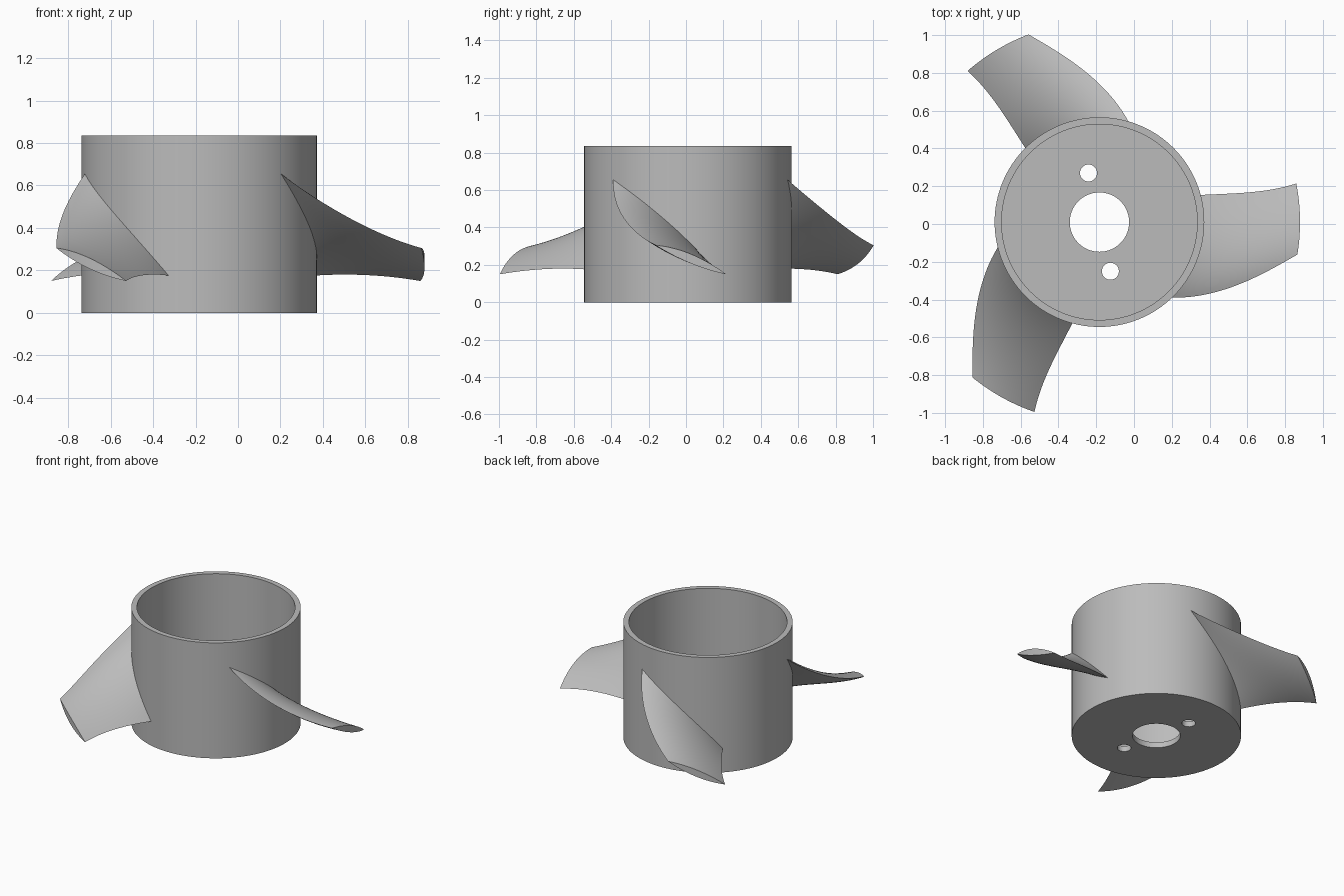
import bpy, bmesh, math
from mathutils import Vector

if "Cube" in bpy.data.objects:
    bpy.data.objects.remove(bpy.data.objects["Cube"], do_unlink=True)

CENTRE = Vector((-0.183, 0.01, 0))
R_OUT, R_IN, R_BORE = 0.555, 0.518, 0.157
HEIGHT, FLOOR = 0.835, 0.04
R_TIP = 1.062

grey = bpy.data.materials.new("plain grey")
grey.use_nodes = True
grey.diffuse_color = (0.5, 0.5, 0.5, 1)
grey.node_tree.nodes["Principled BSDF"].inputs["Base Color"].default_value = (0.5, 0.5, 0.5, 1)


def make_object(name, bm):
    bmesh.ops.recalc_face_normals(bm, faces=bm.faces)
    mesh = bpy.data.meshes.new(name)
    bm.to_mesh(mesh)
    bm.free()
    mesh.materials.append(grey)
    obj = bpy.data.objects.new(name, mesh)
    obj.location = CENTRE
    bpy.context.collection.objects.link(obj)
    return obj


def select_only(obj):
    bpy.ops.object.select_all(action="DESELECT")
    obj.select_set(True)
    bpy.context.view_layer.objects.active = obj


def smooth(obj):
    select_only(obj)
    bpy.ops.object.shade_smooth_by_angle(angle=math.radians(30))


def polar(radius, angle, z):
    return Vector((radius * math.cos(angle), radius * math.sin(angle), z))


# Hub: an open cup with a bored floor, revolved from its wall profile
def make_hub(segments=128):
    profile = [(R_BORE, 0), (R_OUT, 0), (R_OUT, HEIGHT),
               (R_IN, HEIGHT), (R_IN, FLOOR), (R_BORE, FLOOR)]
    bm = bmesh.new()
    rings = [[bm.verts.new(polar(r, math.tau * i / segments, z)) for r, z in profile]
             for i in range(segments)]
    n = len(profile)
    for i in range(segments):
        a, b = rings[i], rings[(i + 1) % segments]
        for j in range(n):
            k = (j + 1) % n
            bm.faces.new((a[j], a[k], b[k], b[j]))
    return make_object("hub", bm)


hub = make_hub()

# Two small bolt holes through the floor, opposite each other
for side in (1, -1):
    bm = bmesh.new()
    bmesh.ops.create_cone(bm, cap_ends=True, segments=32, radius1=0.045,
                          radius2=0.045, depth=0.2)
    cutter = make_object("hole_cutter", bm)
    cutter.location = CENTRE + Vector((-0.058, 0.26, 0)) * side
    cutter.hide_render = True
    cut = hub.modifiers.new("bolt_hole", "BOOLEAN")
    cut.operation, cut.solver, cut.object = "DIFFERENCE", "EXACT", cutter
    select_only(hub)
    bpy.ops.object.modifier_apply(modifier=cut.name)
    bpy.data.objects.remove(cutter, do_unlink=True)
smooth(hub)


# Blade: lens sections wrapped on cylinders, swept and twisted from root to tip
def quadratic(t, start, slope, bend):
    return start + slope * t + bend * t * t


def make_blade(name, turn, spans=24, chords=20):
    bm = bmesh.new()
    sections = []
    for i in range(spans + 1):
        t = -0.04 + 1.04 * i / spans
        radius = R_OUT + t * (R_TIP - R_OUT)
        lead_angle = quadratic(t, -46, 51, -14.3)
        trail_angle = quadratic(t, 15, -11.1, 7.2)
        lead_z = quadratic(t, 0.655, -0.547, 0.197)
        trail_z = quadratic(t, 0.175, 0.035, -0.06)
        up, down = 0.048 - 0.018 * t, 0.05 - 0.03 * t

        def point(s, offset):
            angle = math.radians(lead_angle + s * (trail_angle - lead_angle) + turn)
            z = lead_z + s * (trail_z - lead_z) + offset * 4 * s * (1 - s)
            return bm.verts.new(polar(radius, angle, z))

        top = [point(j / chords, up) for j in range(chords + 1)]
        bottom = [point(j / chords, -down) for j in range(chords - 1, 0, -1)]
        sections.append(top + bottom)
    n = 2 * chords
    for a, b in zip(sections, sections[1:]):
        for j in range(n):
            k = (j + 1) % n
            bm.faces.new((a[j], a[k], b[k], b[j]))
    # End caps joined across matching top and bottom points
    for ring in (sections[0], sections[-1]):
        for j in range(chords):
            corners = [ring[j], ring[j + 1], ring[(n - j - 1) % n], ring[(n - j) % n]]
            bm.faces.new(list(dict.fromkeys(corners)))
    smooth(make_object(name, bm))


for name, turn in (("left_blade", 0), ("back_blade", 120), ("front_blade", 240)):
    make_blade(name, turn)
